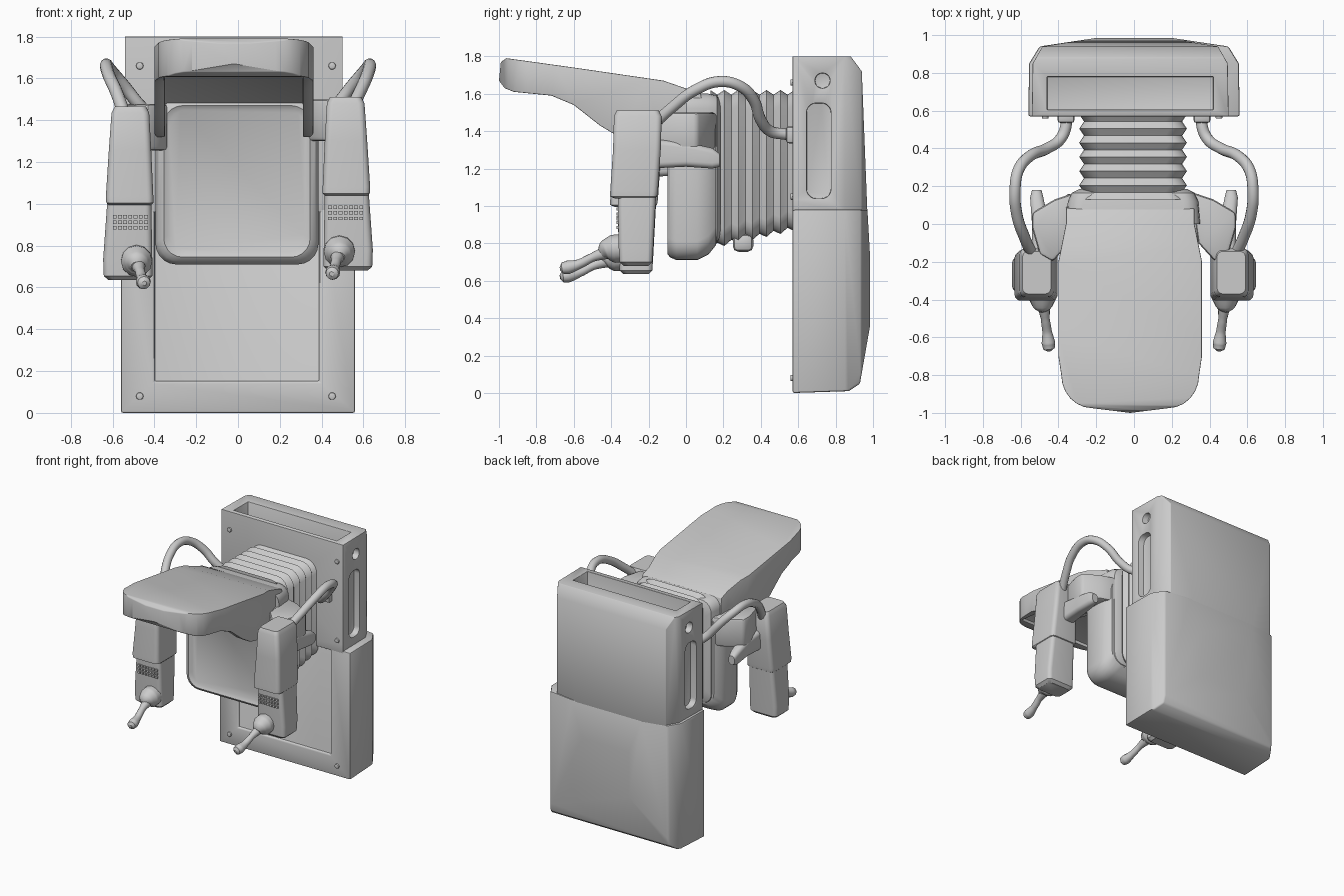
import bpy, bmesh, math
from mathutils import Vector

if "Cube" in bpy.data.objects:
    bpy.data.objects.remove(bpy.data.objects["Cube"])

AX = {'x': lambda a, b, p: (p, a, b), 'y': lambda a, b, p: (a, p, b), 'z': lambda a, b, p: (a, b, p)}


def rings_to_object(name, rings):
    bm = bmesh.new()
    vs = [[bm.verts.new(c) for c in r] for r in rings]
    n = len(vs[0])
    for r, s in zip(vs, vs[1:]):
        for i in range(n):
            bm.faces.new((r[i], r[(i + 1) % n], s[(i + 1) % n], s[i]))
    bm.faces.new(vs[0])
    bm.faces.new(vs[-1])
    bmesh.ops.recalc_face_normals(bm, faces=bm.faces)
    me = bpy.data.meshes.new(name)
    bm.to_mesh(me)
    bm.free()
    ob = bpy.data.objects.new(name, me)
    bpy.context.collection.objects.link(ob)
    return ob


def prism(name, pts, axis, lo, hi):
    return rings_to_object(name, [[AX[axis](a, b, p) for a, b in pts] for p in (lo, hi)])


def box(name, x0, x1, y0, y1, z0, z1):
    return prism(name, [(x0, y0), (x1, y0), (x1, y1), (x0, y1)], 'z', z0, z1)


def rounded(a0, a1, b0, b1, r, n=5):
    pts = []
    for k, (ca, cb) in enumerate(((a1 - r, b1 - r), (a0 + r, b1 - r), (a0 + r, b0 + r), (a1 - r, b0 + r))):
        for i in range(n + 1):
            t = math.radians(90 * (k + i / n))
            pts.append((ca + r * math.cos(t), cb + r * math.sin(t)))
    return pts


def loft(name, axis, sections):
    """sections: (position, a0, a1, b0, b1, corner radius)"""
    return rings_to_object(name, [[AX[axis](a, b, s[0]) for a, b in rounded(*s[1:])] for s in sections])


def cut(ob, tool, op='DIFFERENCE'):
    tool.hide_render = True
    m = ob.modifiers.new('cut', 'BOOLEAN')
    m.operation, m.object, m.solver = op, tool, 'EXACT'
    return tool


def finish(ob, bevel=0.0, tools=(), segs=2, angle=40):
    if bevel:
        m = ob.modifiers.new('bevel', 'BEVEL')
        m.width, m.segments, m.limit_method, m.angle_limit = bevel, segs, 'ANGLE', math.radians(angle)
    bpy.ops.object.select_all(action='DESELECT')
    ob.select_set(True)
    bpy.context.view_layer.objects.active = ob
    bpy.ops.object.convert(target='MESH')
    bpy.ops.object.shade_smooth_by_angle(angle=math.radians(35))
    for t in tools:
        bpy.data.objects.remove(t)
    return ob


def tube(name, pts, radius, radii=None):
    cu = bpy.data.curves.new(name, 'CURVE')
    cu.dimensions, cu.bevel_depth, cu.bevel_resolution = '3D', radius, 4
    cu.use_fill_caps = True
    sp = cu.splines.new('BEZIER')
    sp.bezier_points.add(len(pts) - 1)
    for i, (bp, p) in enumerate(zip(sp.bezier_points, pts)):
        bp.co = p
        bp.radius = radii[i] if radii else 1
        bp.handle_left_type = bp.handle_right_type = 'AUTO'
    sp.resolution_u = 8
    ob = bpy.data.objects.new(name, cu)
    bpy.context.collection.objects.link(ob)
    return finish(ob)


# back housing: side profile intersected with bowed plan outline
plan = [(-.56, .57), (.56, .57), (.555, .85), (.5, .94), (.2, .985), (-.2, .985), (-.5, .94), (-.555, .85)]
low = prism('housing_lower', [(.57, .0), (.87, .01), (.93, .05), (1.0, .45), (.97, .98), (.57, .98)], 'x', -.6, .6)
tools = [cut(low, prism('t', plan, 'z', -.1, 2), 'INTERSECT'),
         cut(low, box('t', -.4, .39, .5, .59, .15, 1.1))]
finish(low, .012, tools)

up = prism('housing_upper', [(.57, .96), (.97, .96), (.94, 1.72), (.88, 1.8), (.57, 1.8)], 'x', -.6, .6)
tools = [cut(up, prism('t', [(x * .93 - .02, y) for x, y in plan], 'z', -.1, 2), 'INTERSECT'),
         cut(up, box('t', -.46, .42, .605, .78, 1.69, 2))]
for x0, x1 in ((-.7, -.49), (.45, .7)):
    tools.append(cut(up, prism('t', rounded(.645, .775, 1.04, 1.55, .05), 'x', x0, x1)))
    tools.append(cut(up, prism('t', rounded(.69, .77, 1.63, 1.71, .038), 'x', x0, x1)))
finish(up, .012, tools)

# housing corner bolts
for s in (-1, 1):
    for z in (.08, 1.05, 1.66):
        finish(prism('housing_bolt', [(s * .46 - .01 + .018 * math.cos(t), z + .018 * math.sin(t))
                                      for t in [i * math.pi / 5 for i in range(10)]], 'y', .558, .58), .005)

# bellows between housing and pad
secs = []
for i in range(13):
    y = .13 + i * .0375
    d = .025 if i % 2 else 0
    secs.append((y, -.29 + d, .28 - d, .77 + .008 * i + d, 1.62 - d, .09))
finish(loft('bellows', 'y', secs))

# collar behind the pad
finish(loft('bellows_collar', 'y', [(.0, -.36, .35, .78, 1.6, .08), (.12, -.35, .34, .78, 1.6, .08),
                                    (.165, -.33, .32, .8, 1.59, .08), (.185, -.29, .28, .84, 1.56, .08)]))

# front pad, rounded cushion
finish(loft('front_pad', 'y', [(-.085, -.33, .32, .77, 1.45, .08), (-.1, -.355, .345, .745, 1.47, .09),
                               (-.085, -.38, .37, .725, 1.5, .1), (-.05, -.395, .385, .71, 1.5, .1),
                               (.06, -.395, .385, .71, 1.5, .1), (.12, -.385, .375, .74, 1.5, .1),
                               (.16, -.35, .34, .79, 1.5, .1)]))

# hatch lugs under the bellows
for s in (-1, 1):
    finish(box('lower_lug', s * .18 - .06, s * .18 + .06, .25, .36, .755, .85), .03)

# overhanging hood
side = [(-1.0, 1.67), (-.99, 1.77), (-.96, 1.79), (-.6, 1.74), (-.12, 1.67), (.08, 1.6), (.1, 1.36),
        (-.15, 1.32), (-.36, 1.37), (-.46, 1.43), (-.6, 1.54), (-.72, 1.59), (-.92, 1.61), (-.97, 1.63)]
hood = prism('hood', side, 'x', -.6, .6)
outline = [(-.36, .2), (-.36, .0), (-.4, -.2), (-.4, -.7)]
outline += [(-.22 - .165 * math.cos(t), -.8 - .175 * math.sin(t)) for t in [i * math.pi / 12 for i in range(7)]]
outline = outline + [(-.02, -1.0)] + [(-.04 - x, y) for x, y in reversed(outline)]
tools = [cut(hood, prism('t', outline, 'z', 1, 2), 'INTERSECT'),
         cut(hood, prism('t', [(-.88, 1.5), (-.88, 1.63), (-.6, 1.6), (-.08, 1.48), (-.08, 1.2), (-.5, 1.2)],
                         'x', -.35, .31))]
finish(hood, .018, tools, 2, 45)

# arms with controls, mirrored (the left one hangs slightly lower)
for s, dz, side_name in ((1, 0, 'right'), (-1, -.045, 'left')):
    def X(a, b):
        return (a, b) if s > 0 else (-b, -a)

    def sec(z, x0, x1, y0, y1, r=.03):
        return (z + dz, *X(x0, x1), y0, y1, r)

    finish(loft(side_name + '_arm_cover', 'z', [
        sec(1.04, .415, .62, -.38, -.17), sec(1.05, .405, .63, -.405, -.155), sec(1.08, .405, .632, -.405, -.15),
        sec(1.3, .415, .618, -.39, -.135), sec(1.48, .425, .605, -.385, -.13), sec(1.51, .44, .59, -.37, -.145)]))
    finish(loft(side_name + '_arm_lower', 'z', [
        sec(.68, .43, .62, -.335, -.2), sec(.7, .41, .642, -.355, -.18), sec(.78, .41, .645, -.36, -.175),
        sec(1.06, .415, .625, -.365, -.16)]))
    # button rows
    for r in range(3):
        for c in range(7):
            x, z = s * (.44 + c * .025), .93 + r * .027 + dz
            box(side_name + '_button', x - .009, x + .009, -.372, -.35, z - .008, z + .008)
    # control stick with boot
    tube(side_name + '_stick_boot', [(s * .485, y, z + dz) for y, z in
         ((-.33, .775), (-.39, .77), (-.43, .76), (-.455, .745))], .075, (1, 1, .75, .35))
    tube(side_name + '_stick', [(s * x, y, z + dz) for x, y, z in
         ((.48, -.4, .76), (.47, -.5, .725), (.46, -.57, .69), (.453, -.63, .672), (.45, -.66, .667), (.448, -.673, .665))],
         .036, (1.1, .65, .7, 1, .85, .3))
    # shoulder bracket and strut
    finish(prism(side_name + '_shoulder', [(s * x, y) for x, y in ((.3, .17), (.42, .13), (.54, .06), (.54, -.02),
                 (.5, -.16), (.43, -.2), (.34, -.1))], 'z', 1.3 + dz, 1.5 + dz / 2), .02)
    finish(loft(side_name + '_strut', 'y', [
        (-.2, *X(.43, .54), 1.2 + dz, 1.36 + dz, .03), (.0, *X(.45, .54), 1.21 + dz, 1.34 + dz, .03),
        (.14, *X(.48, .55), 1.2 + dz, 1.31 + dz, .03), (.18, *X(.49, .54), 1.21 + dz, 1.28 + dz, .025)]))
    # hose from arm to housing
    tube(side_name + '_hose', [(s * x, y, z) for x, y, z in (
        (.53, -.18, 1.43 + dz), (.58, -.07, 1.53), (.62, .05, 1.62), (.63, .18, 1.665), (.61, .29, 1.64),
        (.55, .36, 1.57), (.46, .4, 1.46), (.39, .45, 1.4), (.36, .52, 1.385), (.36, .6, 1.38))], .03)
    finish(box(side_name + '_hose_socket', s * .36 - .045, s * .36 + .045, .535, .6, 1.335, 1.425), .015)
